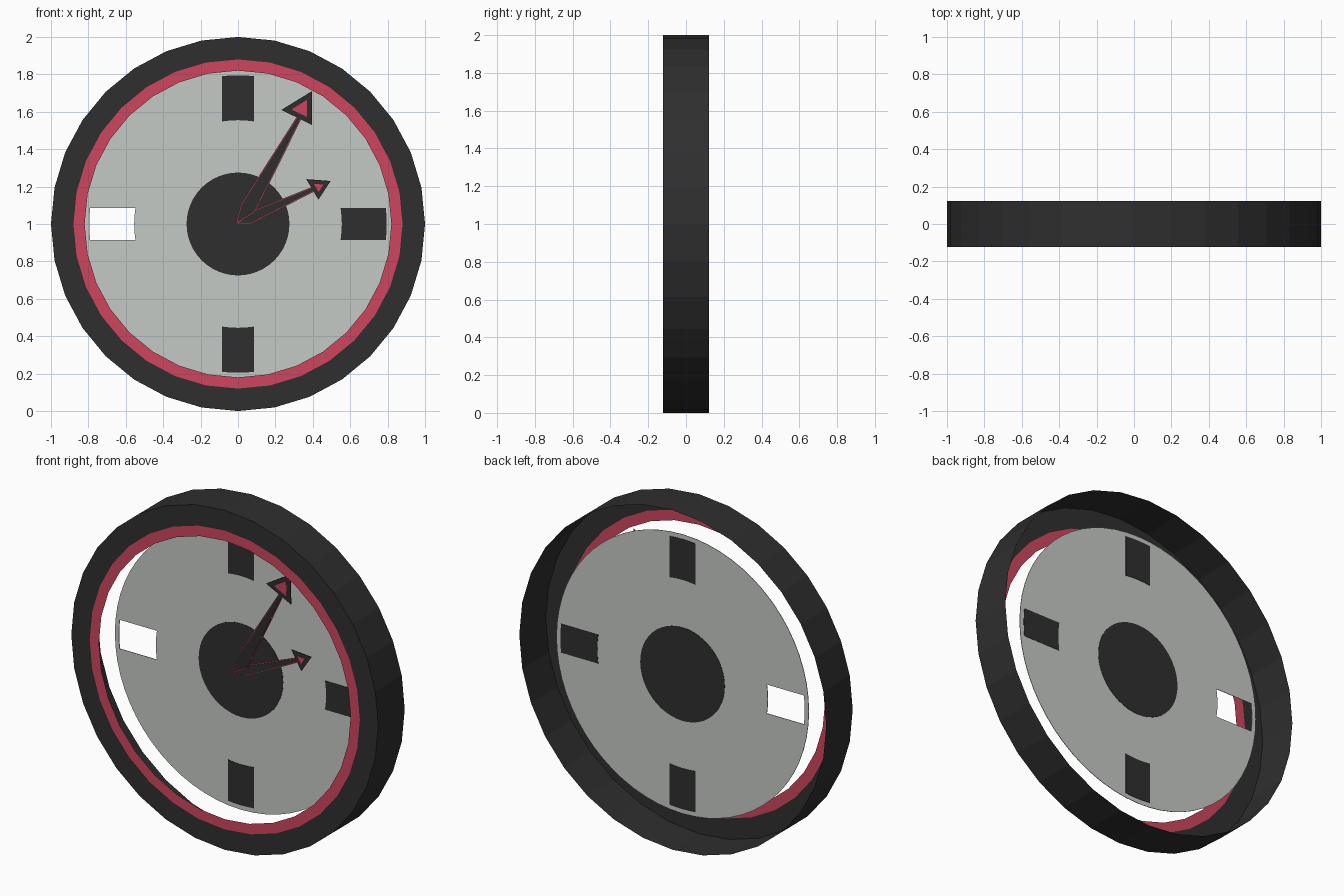
import bpy, bmesh
from math import sin, cos, asin, pi
from mathutils import Vector

cube = bpy.data.objects.get("Cube")
if cube:
    bpy.data.objects.remove(cube, do_unlink=True)


def material(name, rgb):
    m = bpy.data.materials.new(name)
    m.use_nodes = True
    col = (*rgb, 1)
    m.diffuse_color = col
    m.node_tree.nodes["Principled BSDF"].inputs["Base Color"].default_value = col
    return m


CHARCOAL = material("charcoal", (0.028, 0.028, 0.028))
RED = material("rose_red", (0.62, 0.06, 0.11))
GREY = material("pale_grey", (0.56, 0.59, 0.56))


def finish(name, bm, mat):
    mesh = bpy.data.meshes.new(name)
    bm.to_mesh(mesh)
    bm.free()
    mesh.materials.append(mat)
    obj = bpy.data.objects.new(name, mesh)
    bpy.context.collection.objects.link(obj)
    return obj


def circle(r, n):
    return [(r * sin(2 * pi * i / n), r * cos(2 * pi * i / n)) for i in range(n)]


def lathe(name, profile, mat, n=32):
    """Revolve (radius, y) points around the clock's axis."""
    bm = bmesh.new()
    rows = [[bm.verts.new((x, y, z + 1)) for x, z in circle(r, n)] for r, y in profile]
    for a, b in zip(rows, rows[1:]):
        for i in range(n):
            j = (i + 1) % n
            bm.faces.new((a[i], a[j], b[j], b[i]))
    return finish(name, bm, mat)


def plate(name, loops, depth, thick, mat):
    """Thin upright plate; the first loop is the outline, others are holes.
    depth(x, z) gives its middle y."""
    bm = bmesh.new()
    edges = []
    for loop in loops:
        vs = [bm.verts.new((x, depth(x, z), z + 1)) for x, z in loop]
        edges += [bm.edges.new((vs[i - 1], vs[i])) for i in range(len(vs))]
    bmesh.ops.triangle_fill(bm, edges=edges, use_beauty=True, use_dissolve=False)
    bmesh.ops.recalc_face_normals(bm, faces=bm.faces)
    obj = finish(name, bm, mat)
    mod = obj.modifiers.new("thickness", "SOLIDIFY")
    mod.thickness = thick
    mod.offset = 0
    return obj


def marker(turn):
    """Hour block with arc-shaped ends, turned by quarter turns."""
    half, pts = 0.085, []
    for r, order in ((0.795, 1), (0.555, -1)):
        a = asin(half / r) * order
        pts += [(r * sin(turn + a * k), r * cos(turn + a * k)) for k in (-1, -0.5, 0, 0.5, 1)]
    return pts


# Case: open-backed outer wall with a flat front rim, and the red inner rim
FRONT = -0.123
lathe("case", [(1, -FRONT), (1, FRONT), (0.88, FRONT)], CHARCOAL)
lathe("red_rim", [(0.88, FRONT), (0.82, FRONT)], RED)

# Dial with the nine o'clock slot cut through, hub and hour blocks
dial_y = lambda x, z: 0.03
plate("dial", [circle(0.822, 64), marker(1.5 * pi)], dial_y, 0.003, GREY)
plate("hub", [circle(0.275, 48)], dial_y, 0.007, CHARCOAL)
for label, turn in (("twelve", 0), ("three", pi / 2), ("six", pi)):
    plate("marker_" + label, [marker(turn)], dial_y, 0.007, CHARCOAL)


def inset(pts, d):
    """Move each corner of a convex outline inwards by distance d."""
    mid = sum((Vector(p) for p in pts), Vector((0, 0))) / len(pts)
    out = []
    for i, p in enumerate(pts):
        p, a, b = Vector(p), Vector(pts[i - 1]), Vector(pts[(i + 1) % len(pts)])
        normals = []
        for e in (p - a, b - p):
            nrm = Vector((-e.y, e.x)).normalized()
            normals.append(nrm if nrm.dot(mid - p) > 0 else -nrm)
        n0, n1 = normals
        out.append(tuple(p + (n0 + n1) * d / (1 + n0.dot(n1))))
    return out


def hand(name, shaft, head, border, y, slope):
    """Kite-shaped shaft with red edging, and an arrowhead with a red centre."""
    layer = lambda lift: (lambda x, z: y - slope * (x * x + z * z) ** 0.5 - lift)
    plate(name + "_edging", [shaft], layer(0), 0.004, RED)
    plate(name + "_shaft", [inset(shaft, 0.005)], layer(0.003), 0.004, CHARCOAL)
    plate(name + "_head", [head], layer(0.006), 0.004, CHARCOAL)
    plate(name + "_head_centre", [inset(head, border)], layer(0.009), 0.004, RED)


hand("hour_hand",
     [(-0.01, 0), (0.075, 0.07), (0.40, 0.20), (0.41, 0.175), (0.07, 0)],
     [(0.365, 0.24), (0.495, 0.23), (0.43, 0.13)], 0.022, -0.018, 0)
hand("minute_hand",
     [(-0.012, 0), (0.015, 0.105), (0.325, 0.59), (0.345, 0.575), (0.09, 0.06)],
     [(0.395, 0.71), (0.232, 0.61), (0.395, 0.53)], 0.026, -0.03, 0.05)
